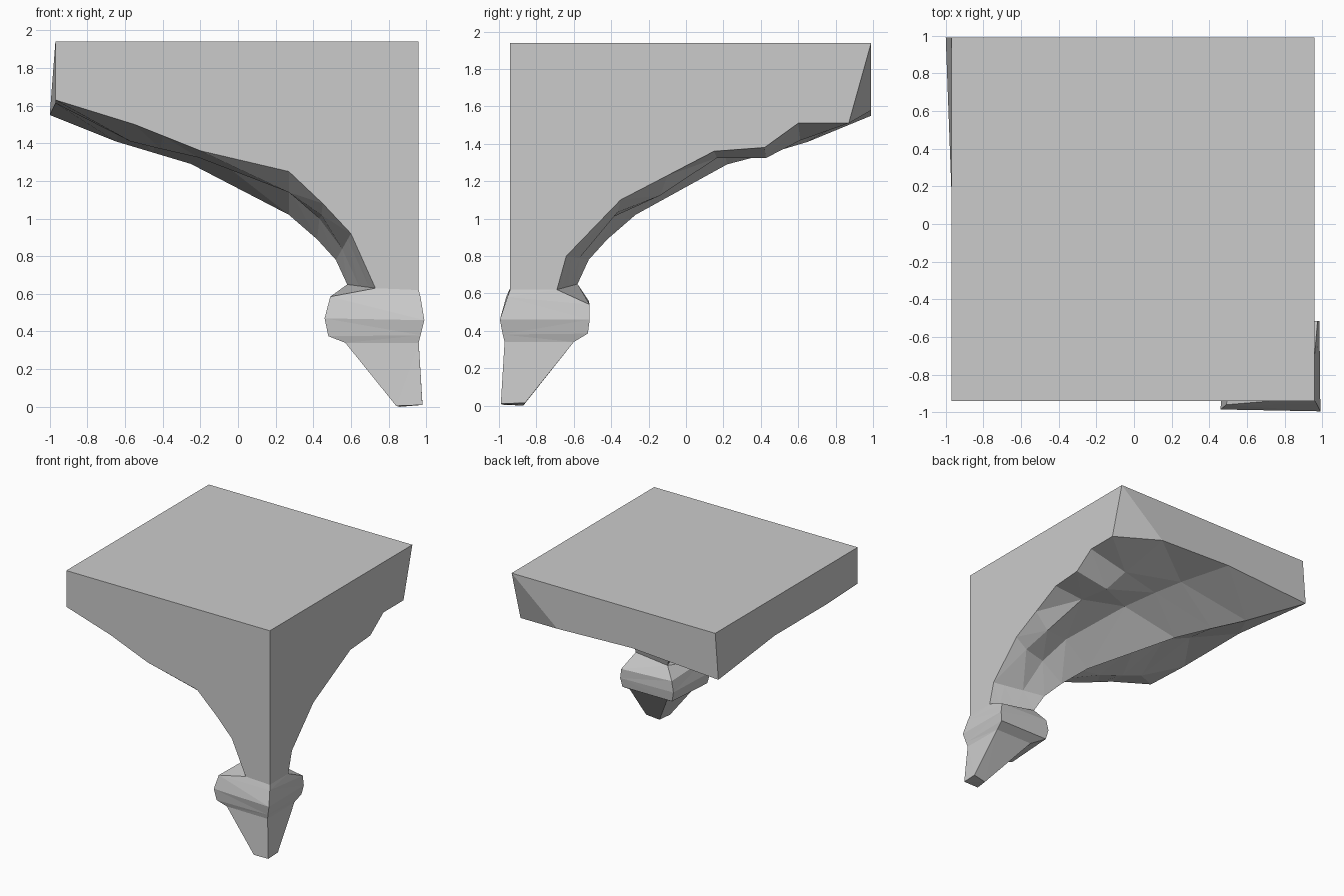
import bpy
import bmesh
from mathutils import Vector

cube = bpy.data.objects.get("Cube")
if cube:
    bpy.data.objects.remove(cube, do_unlink=True)

stone = bpy.data.materials.new("grey_stone")
stone.use_nodes = True
COLOUR = (0.6, 0.6, 0.6, 1)
stone.diffuse_color = COLOUR
stone.node_tree.nodes["Principled BSDF"].inputs["Base Color"].default_value = COLOUR

WALL_X, WALL_Y = 0.96, -0.94      # the two flat mounting sides
LEFT, BACK, TOP = -0.97, 0.99, 1.94


def add_face(bm, verts):
    face = bm.faces.new(verts)
    face.normal_update()
    bmesh.ops.triangulate(bm, faces=[face])


def bridge(bm, row_a, row_b, closed=False):
    count = len(row_a)
    for i in range(count if closed else count - 1):
        j = (i + 1) % count
        add_face(bm, (row_a[i], row_a[j], row_b[j], row_b[i]))


def finish(bm, name):
    bmesh.ops.recalc_face_normals(bm, faces=bm.faces[:])
    mesh = bpy.data.meshes.new(name)
    bm.to_mesh(mesh)
    bm.free()
    mesh.materials.append(stone)
    obj = bpy.data.objects.new(name, mesh)
    bpy.context.collection.objects.link(obj)


# Underside ribs: front edge (x, z), ridge (x, y, z), side edge (y, z), lump and hollow offsets
RIBS = [
    ((0.73, 0.63), (0.58, -0.58, 0.65), (-0.69, 0.62), 0, 0),
    ((0.60, 0.92), (0.52, -0.52, 0.78), (-0.64, 0.80), 0, 0),
    ((0.45, 1.08), (0.42, -0.42, 0.89), (-0.35, 1.10), -0.02, 0.03),
    ((0.27, 1.25), (0.27, -0.27, 1.02), (-0.10, 1.23), -0.06, 0.05),
    ((-0.20, 1.36), (-0.25, 0.22, 1.29), (0.15, 1.36), -0.02, 0.09),
    ((-0.40, 1.44), (-0.45, 0.45, 1.35), (0.42, 1.38), -0.05, 0.11),
    ((-0.55, 1.50), (-0.65, 0.65, 1.41), (0.60, 1.51), -0.07, 0.08),
    ((LEFT, 1.63), (-1.00, BACK, 1.55), (0.87, 1.51), 0, 0.03),
]


def rib_half(edge, peak, lump, hollow):
    up = Vector((0, 0, 1))
    stops = ((0, 0), (0.22, lump), (0.58, hollow))
    return [edge.lerp(peak, f) + up * offset for f, offset in stops]


def rib_points(front, ridge, side, lump, hollow):
    peak = Vector(ridge)
    front_half = rib_half(Vector((front[0], WALL_Y, front[1])), peak, lump, hollow)
    side_half = rib_half(Vector((WALL_X, *side)), peak, lump, hollow)
    return front_half + [peak] + side_half[::-1]


# Corner bracket with a carved, ridged underside
bm = bmesh.new()
points = [rib_points(*rib) for rib in RIBS]
for p in points[-1][:3]:
    p.x = LEFT
for p in points[-1][3:6]:
    p.y = BACK
points[-1][4].z += 0.04
points[-1][5].z += 0.06
rows = [[bm.verts.new(p) for p in row] for row in points]
for a, b in zip(rows, rows[1:]):
    bridge(bm, a, b)
front_left = bm.verts.new((LEFT, WALL_Y, TOP))
front_right = bm.verts.new((WALL_X, WALL_Y, TOP))
back_left = bm.verts.new((LEFT, BACK, TOP))
back_right = bm.verts.new((WALL_X, BACK, TOP))
neck_corner = bm.verts.new((WALL_X, WALL_Y, 0.62))
last = rows[-1]
sides = [
    [front_left, front_right, back_right, back_left],
    [front_left, front_right, neck_corner] + [r[0] for r in rows],
    [back_right, front_right, neck_corner] + [r[-1] for r in rows],
    [front_left] + last[:4] + [back_left],
    [back_left] + last[3:6] + [back_right],
    [back_right, last[5], last[6]],
]
for side in sides:
    add_face(bm, side)
finish(bm, "corner_bracket")

# Pendant: outer corner, front end, inner corner and side end of every ring
RINGS = [
    ((0.96, -0.94, 0.62), (0.73, -0.94, 0.63), (0.58, -0.58, 0.65), (0.96, -0.69, 0.62)),
    ((0.97, -0.955, 0.58), (0.49, -0.96, 0.585), (0.50, -0.52, 0.56), (0.975, -0.515, 0.54)),
    ((0.99, -0.995, 0.46), (0.46, -0.985, 0.47), (0.48, -0.515, 0.47), (0.985, -0.515, 0.46)),
    ((0.97, -0.98, 0.38), (0.48, -0.975, 0.375), (0.50, -0.525, 0.385), (0.97, -0.525, 0.385)),
    ((0.96, -0.97, 0.34), (0.57, -0.965, 0.34), (0.60, -0.60, 0.34), (0.955, -0.60, 0.34)),
    ((0.98, -0.99, 0.01), (0.84, -0.985, 0.005), (0.86, -0.87, 0), (0.98, -0.86, 0.015)),
]
bm = bmesh.new()
rings = [[bm.verts.new(p) for p in ring] for ring in RINGS]
for a, b in zip(rings, rings[1:]):
    bridge(bm, a, b, closed=True)
add_face(bm, rings[-1])
add_face(bm, rings[0])
finish(bm, "pendant")
